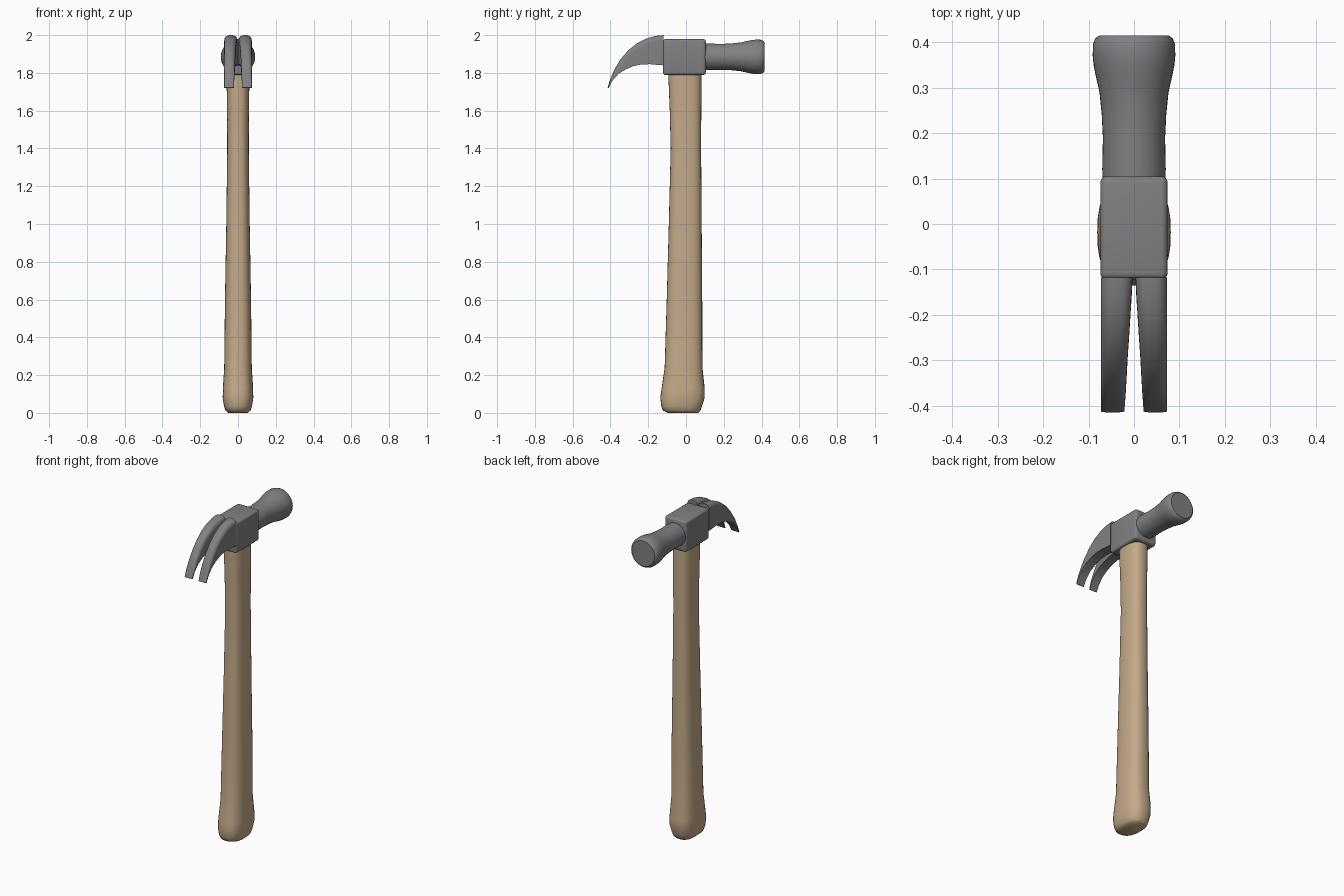
import bpy, bmesh
from math import cos, sin, pi, copysign
from mathutils import Vector

if "Cube" in bpy.data.objects:
    bpy.data.objects.remove(bpy.data.objects["Cube"])


def loft(name, rings, angle=35):
    """Skin a list of equal-length closed rings and cap both ends."""
    bm = bmesh.new()
    vs = [[bm.verts.new(p) for p in r] for r in rings]
    n = len(rings[0])
    for a, b in zip(vs, vs[1:]):
        for i in range(n):
            j = (i + 1) % n
            bm.faces.new((a[i], a[j], b[j], b[i]))
    bm.faces.new(vs[0])
    bm.faces.new(vs[-1])
    bmesh.ops.recalc_face_normals(bm, faces=bm.faces)
    return finish(name, bm, angle)


def finish(name, bm, angle=35):
    me = bpy.data.meshes.new(name)
    bm.to_mesh(me)
    bm.free()
    ob = bpy.data.objects.new(name, me)
    bpy.context.collection.objects.link(ob)
    bpy.ops.object.select_all(action='DESELECT')
    ob.select_set(True)
    bpy.context.view_layer.objects.active = ob
    bpy.ops.object.shade_smooth_by_angle(angle=angle * pi / 180)
    return ob


def material(ob, name, rgb):
    m = bpy.data.materials.get(name) or bpy.data.materials.new(name)
    m.diffuse_color = (*rgb, 1)
    m.use_nodes = True
    m.node_tree.nodes["Principled BSDF"].inputs["Base Color"].default_value = m.diffuse_color
    ob.data.materials.append(m)


def spow(v, e):
    return copysign(abs(v) ** e, v)


# Wooden handle: (z, y min, y max, half width), squarish oval sections
stations = [(0.0, -.095, .065, .052), (.012, -.122, .077, .066), (.035, -.131, .085, .074),
            (.08, -.136, .099, .081), (.13, -.129, .099, .080), (.24, -.113, .087, .073),
            (.6, -.102, .086, .069), (1.0, -.091, .083, .062), (1.4, -.081, .080, .057),
            (1.6, -.086, .081, .058), (1.8, -.094, .083, .061), (1.9, -.094, .083, .061)]
N = 32
rings = []
for z, y0, y1, hw in stations:
    c, hy = (y0 + y1) / 2, (y1 - y0) / 2
    rings.append([(hw * spow(cos(2 * pi * i / N), .78),
                   c + hy * spow(sin(2 * pi * i / N), .78), z) for i in range(N)])
material(loft("handle", rings, 45), "wood", (.55, .40, .25))

# Striking neck and face, turned about the y axis
profile = [(.08, .068), (.12, .070), (.19, .0685), (.24, .071), (.29, .076), (.325, .084),
           (.35, .089), (.37, .091), (.395, .0905), (.408, .086), (.415, .077)]
M = 40
neck = loft("striking_face", [[(r * cos(2 * pi * i / M), y, 1.885 + r * sin(2 * pi * i / M))
                               for i in range(M)] for y, r in profile])

# Central head block
bm = bmesh.new()
bmesh.ops.create_cube(bm, size=1)
bmesh.ops.scale(bm, vec=(.148, .227, .19), verts=bm.verts)
bmesh.ops.translate(bm, vec=(0, -.0085, 1.884), verts=bm.verts)
bmesh.ops.bevel(bm, geom=bm.edges[:], offset=.014, segments=4, profile=.5, affect='EDGES')
block = finish("head_block", bm)

# Claw prong: (upper y, z), (lower y, z), inner x; mirrored to the other side
prong = [((-.118, 2.0), (-.118, 1.84), .003), ((-.16, 1.996), (-.15, 1.842), .005),
         ((-.21, 1.982), (-.19, 1.846), .008), ((-.26, 1.956), (-.235, 1.845), .011),
         ((-.305, 1.92), (-.28, 1.835), .014), ((-.345, 1.874), (-.32, 1.818), .016),
         ((-.378, 1.82), (-.357, 1.795), .018), ((-.402, 1.765), (-.39, 1.758), .020),
         ((-.415, 1.722), (-.409, 1.72), .021)]
rings = []
for up, lo, xi in prong:
    u, l = Vector((0, *up)), Vector((0, *lo))
    d = u - l
    t = d.length
    xo = .073
    cx, hw = (xi + xo) / 2, (xo - xi) / 2
    rise = min(.032, t * .45)
    ring = [l + Vector((xo, 0, 0))]
    for i in range(13):
        a = pi * i / 12
        ring.append(l + d * ((t - rise + rise * spow(sin(a), .8)) / t)
                    + Vector((cx + hw * spow(cos(a), .8), 0, 0)))
    ring.append(l + Vector((xi, 0, 0)))
    rings.append(ring)
claw = loft("claw", rings, 40)
claw.modifiers.new("mirror", 'MIRROR').use_axis = (True, False, False)
for ob in (neck, block, claw):
    material(ob, "steel", (.22, .22, .23))
